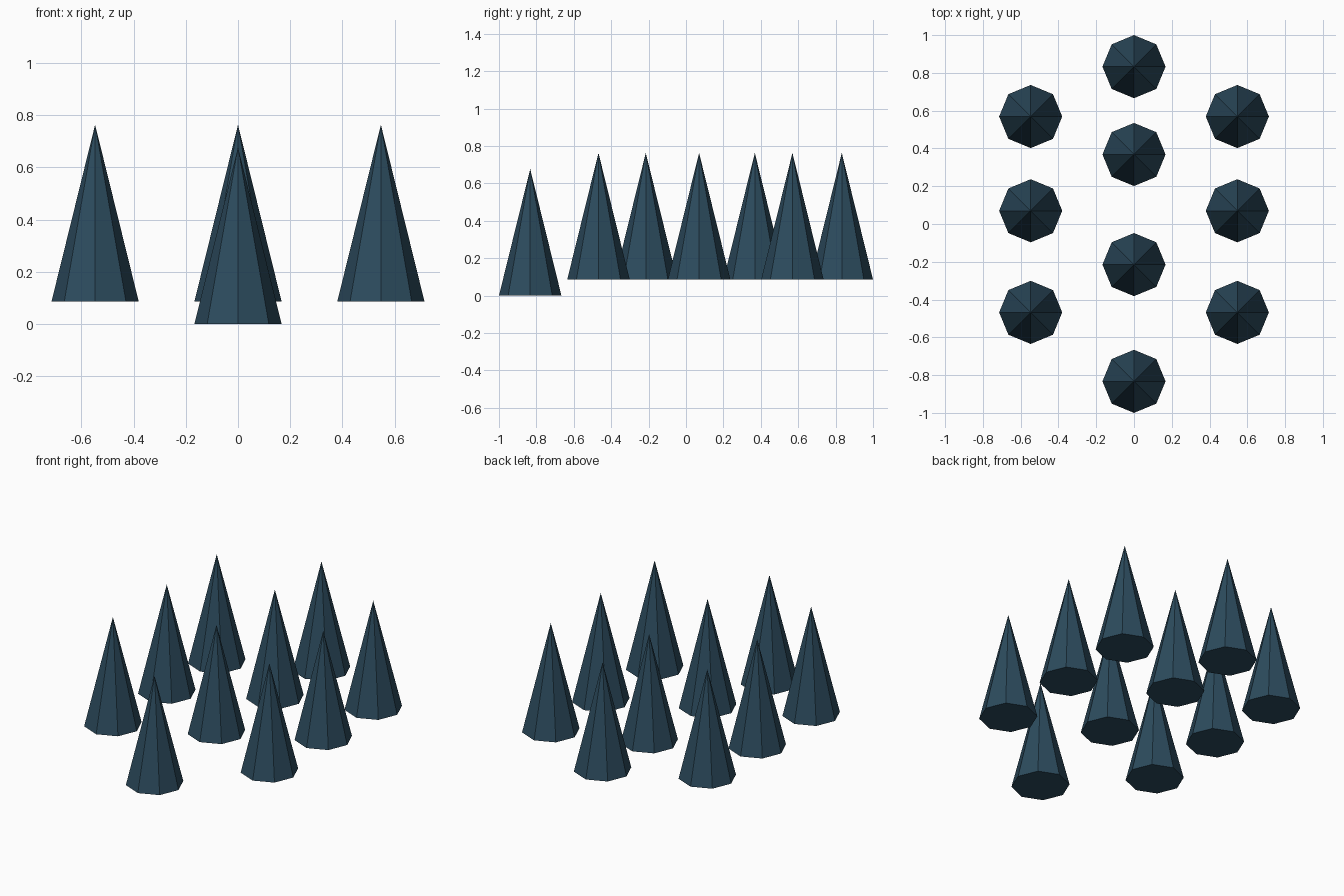
import bpy

if "Cube" in bpy.data.objects:
    bpy.data.objects.remove(bpy.data.objects["Cube"])

RADIUS, HEIGHT = 0.167, 0.677
RAISED = 0.086   # all cones but the front one sit a little higher

# Dark blue-green material
mat = bpy.data.materials.new("dark_teal")
mat.diffuse_color = (0.025, 0.07, 0.11, 1)
mat.use_nodes = True
mat.node_tree.nodes["Principled BSDF"].inputs["Base Color"].default_value = mat.diffuse_color


def add_cone(name, x, y, base):
    """Eight-sided capped cone standing on z = base."""
    bpy.ops.mesh.primitive_cone_add(
        vertices=8, radius1=RADIUS, radius2=0, depth=HEIGHT,
        location=(x, y, base + HEIGHT / 2))
    cone = bpy.context.object
    cone.name = name
    cone.data.materials.append(mat)


# Middle column
add_cone("front_cone", 0, -0.833, 0)
for i, y in enumerate((-0.215, 0.368, 0.833), 1):
    add_cone(f"middle_cone_{i}", 0, y, RAISED)

# Side columns, mirrored in x
for side, x in (("left", -0.547), ("right", 0.547)):
    for i, y in enumerate((-0.468, 0.07, 0.569), 1):
        add_cone(f"{side}_cone_{i}", x, y, RAISED)
